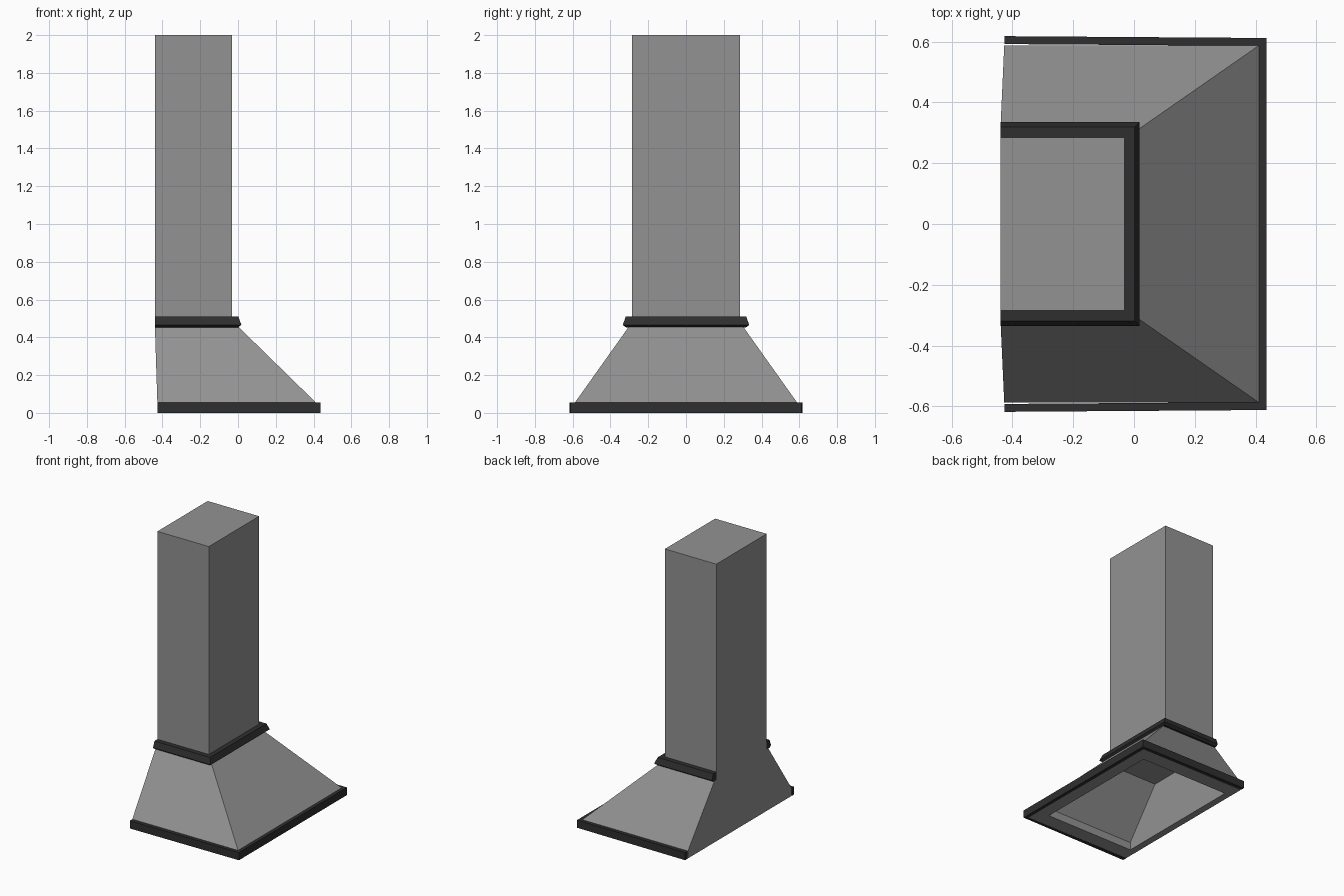
import bpy
import bmesh

if "Cube" in bpy.data.objects:
    bpy.data.objects.remove(bpy.data.objects["Cube"])


def material(name, value):
    m = bpy.data.materials.new(name)
    m.diffuse_color = (value, value, value, 1)
    m.use_nodes = True
    m.node_tree.nodes["Principled BSDF"].inputs["Base Color"].default_value = m.diffuse_color
    return m


steel = material("grey_steel", 0.29)
black = material("black_trim", 0.028)


def loft(name, rings, mat, closed_loop=False):
    """Skin a list of equal-sized point rings; cap both ends."""
    bm = bmesh.new()
    vs = [[bm.verts.new(p) for p in ring] for ring in rings]
    for a, b in zip(vs, vs[1:]):
        n = len(a)
        for i in range(n):
            j = (i + 1) % n
            bm.faces.new((a[i], a[j], b[j], b[i]))
    bm.faces.new(vs[0])
    bm.faces.new(vs[-1])
    bmesh.ops.recalc_face_normals(bm, faces=bm.faces)
    me = bpy.data.meshes.new(name)
    bm.to_mesh(me)
    bm.free()
    me.materials.append(mat)
    ob = bpy.data.objects.new(name, me)
    bpy.context.collection.objects.link(ob)
    return ob


def rect(x0, x1, y, z):
    return [(x0, -y, z), (x1, -y, z), (x1, y, z), (x0, y, z)]


def u_trim(name, x0, x1, y, profile, flare=0.006):
    """Sweep an (offset, z) profile around three sides, open at the wall."""
    rings = []
    for corner, side in ((0, -1), (1, -1), (1, 1), (0, 1)):
        rings.append([(x1 + o if corner else x0,
                       side * (y + o + (0 if corner else flare)), z)
                      for o, z in profile])
    return loft(name, rings, black)


# Chimney duct
loft("chimney", [rect(-0.44, -0.032, 0.285, 0.46),
                 rect(-0.44, -0.032, 0.285, 2.0)], steel)

# Hollow hood: outer skin from the top down, then up the inside
loft("hood", [
    rect(-0.44, -0.002, 0.30, 0.46),
    rect(-0.427, 0.412, 0.588, 0.055),
    rect(-0.425, 0.412, 0.588, 0.0),
    rect(-0.375, 0.325, 0.485, 0.0),
    rect(-0.375, 0.325, 0.485, 0.055),
    rect(-0.378, -0.04, 0.235, 0.39),
], steel)

# Black rim around the base
u_trim("base_trim", -0.426, 0.41, 0.586,
       [(0, 0), (0.026, 0), (0.026, 0.055), (0, 0.055)])

# Black collar where the chimney meets the hood
u_trim("collar", -0.44, -0.034, 0.283,
       [(0, 0.453), (0.035, 0.453), (0.052, 0.466), (0.036, 0.509), (0, 0.509)], 0.0)
